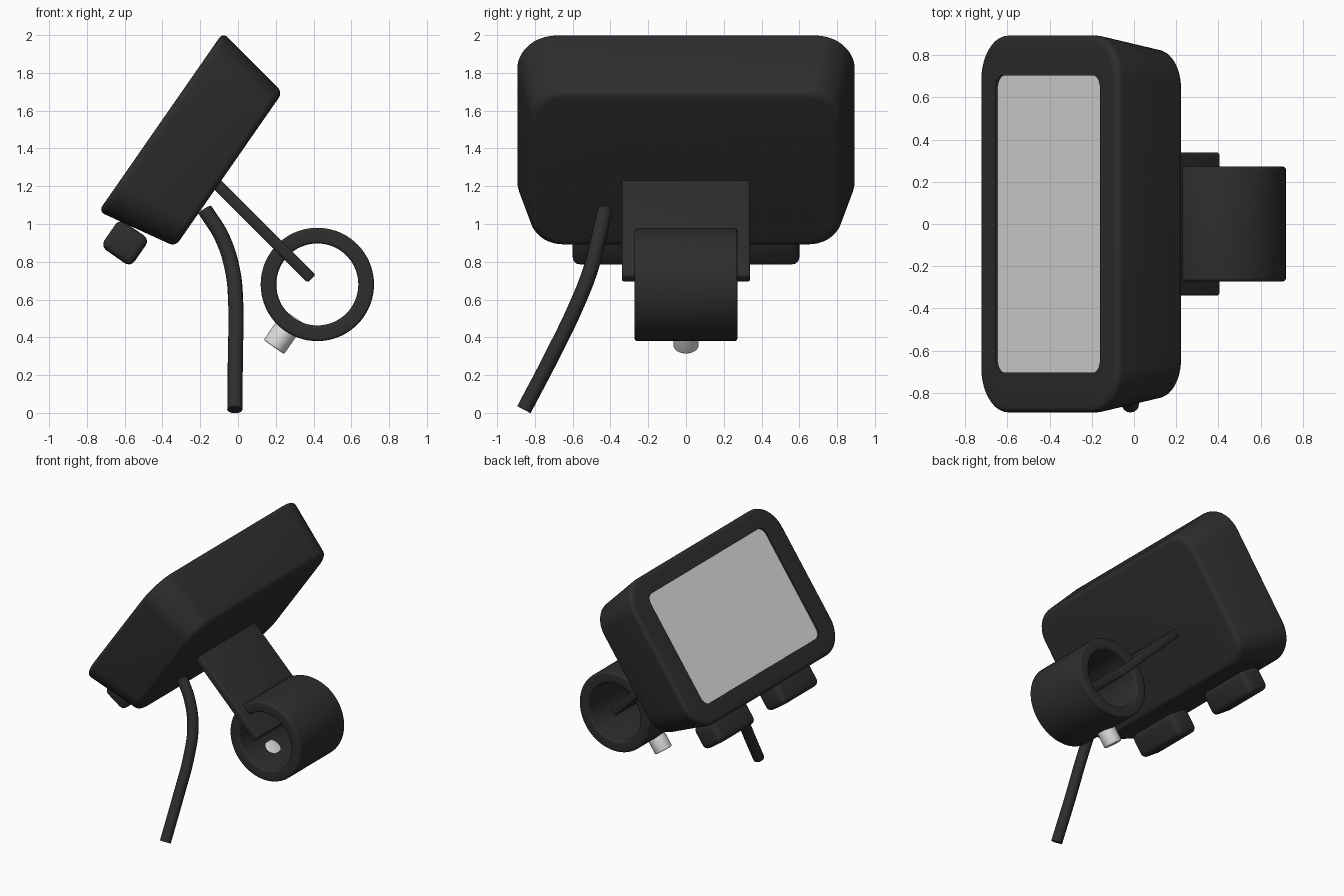
import bpy, bmesh, math
from mathutils import Vector, Matrix

if "Cube" in bpy.data.objects:
    bpy.data.objects.remove(bpy.data.objects["Cube"])

# Tilted frame of the display: U up the screen, Y across, N out of the screen
U, Y, N = Vector((0.571, 0, 0.821)), Vector((0, 1, 0)), Vector((-0.821, 0, 0.571))
TILT = Matrix((U, Y, N)).transposed().to_4x4()
CENTRE = Vector((-0.409, 0, 1.54))


def material(name, rgb):
    m = bpy.data.materials.new(name)
    m.diffuse_color = (*rgb, 1)
    m.use_nodes = True
    m.node_tree.nodes["Principled BSDF"].inputs["Base Color"].default_value = m.diffuse_color
    return m


BLACK = material("black plastic", (0.027, 0.027, 0.027))
GREY = material("light grey", (0.75, 0.75, 0.75))


def finish(ob, mat, bevel=0, segments=4):
    ob.data.materials.append(mat)
    bpy.ops.object.select_all(action='DESELECT')
    bpy.context.view_layer.objects.active = ob
    ob.select_set(True)
    if bevel:
        b = ob.modifiers.new("bevel", 'BEVEL')
        b.width, b.segments, b.limit_method = bevel, segments, 'ANGLE'
        b.angle_limit = math.radians(40)
    bpy.ops.object.convert(target='MESH')
    bpy.ops.object.shade_smooth_by_angle(angle=math.radians(38))


def loft(name, rings, mat, caps=(True, True), closed=False, bevel=0):
    bm = bmesh.new()
    vs = [[bm.verts.new(p) for p in r] for r in rings]
    n = len(vs[0])
    pairs = list(zip(vs, vs[1:])) + ([(vs[-1], vs[0])] if closed else [])
    for a, b in pairs:
        for i in range(n):
            j = (i + 1) % n
            bm.faces.new((a[i], a[j], b[j], b[i]))
    if caps[0]:
        bm.faces.new(vs[0])
    if caps[1]:
        bm.faces.new(vs[-1])
    bmesh.ops.recalc_face_normals(bm, faces=bm.faces)
    me = bpy.data.meshes.new(name)
    bm.to_mesh(me)
    bm.free()
    ob = bpy.data.objects.new(name, me)
    bpy.context.collection.objects.link(ob)
    finish(ob, mat, bevel)
    return ob


def round_rect(hu, hv, r, depth, seg=10):
    pts = []
    for k, (su, sv) in enumerate(((1, 1), (-1, 1), (-1, -1), (1, -1))):
        for i in range(seg + 1):
            a = math.pi / 2 * (k + i / seg)
            u = su * (hu - r) + r * math.cos(a)
            v = sv * (hv - r) + r * math.sin(a)
            pts.append(CENTRE + U * u + Y * v - N * depth)
    return pts


def box(name, centre, size, rot, mat, bevel):
    bpy.ops.mesh.primitive_cube_add(size=1)
    ob = bpy.context.object
    ob.name = name
    ob.data.transform(Matrix.Translation(centre) @ rot @ Matrix.Diagonal((*size, 1)))
    finish(ob, mat, bevel)


# Housing: tapered rounded block with filleted rims and a shallow screen recess
HU, HV, R, DEPTH, TAPER, F = 0.577, 0.899, 0.21, 0.44, 0.08, 0.035
rings = [round_rect(0.433, 0.705, 0.06, d) for d in (0.02, 0.0)]
for back in (False, True):
    for i in range(6):
        a = math.pi / 2 * i / 5
        if back:
            inset, d = F * (1 - math.cos(a)), DEPTH - F + F * math.sin(a)
        else:
            inset, d = F * (1 - math.sin(a)), F * (1 - math.cos(a))
        inset += TAPER * d / DEPTH
        rings.append(round_rect(HU - inset, HV - inset, R - inset * 0.5, d))
loft("housing", rings, BLACK, caps=(False, True))

# Screen at the bottom of the recess
loft("screen", [round_rect(0.433, 0.705, 0.06, d) for d in (0.012, 0.02)], GREY)

# Two buttons under the housing
for side, label in ((-1, "left"), (1, "right")):
    box(label + "_button", Vector((-0.598, side * 0.385, 0.90)),
        (0.178, 0.43, 0.195), TILT, BLACK, 0.038)

# Flat bracket plate from the housing to the clamp
a, b = Vector((-0.125, 0, 1.225)), Vector((0.39, 0, 0.71))
box("bracket_plate", (a + b) / 2, (0.68, 0.06, (b - a).length),
    (b - a).to_track_quat('Z', 'Y').to_matrix().to_4x4(), BLACK, 0.015)

# Clamp ring
HUB = Vector((0.42, 0, 0.68))
rings = []
for i in range(72):
    t = math.tau * i / 72
    d = Vector((math.cos(t), 0, math.sin(t)))
    rings.append([HUB + d * r + Y * y for r, y in
                  ((0.3, -0.272), (0.3, 0.272), (0.217, 0.272), (0.217, -0.272))])
loft("clamp_ring", rings, BLACK, caps=(False, False), closed=True, bevel=0.015)

# Clamp screw, running radially through the ring wall
bpy.ops.mesh.primitive_cylinder_add(vertices=32, radius=0.066, depth=0.193)
screw = bpy.context.object
screw.name = "clamp_screw"
screw.data.transform(Matrix.Translation(HUB - U * 0.3075)
                     @ U.to_track_quat('Z', 'Y').to_matrix().to_4x4())
finish(screw, GREY, 0.01, 3)

# Cable hanging from the back of the housing
path = [(-0.175, -0.43, 1.075), (-0.085, -0.462, 0.93), (-0.03, -0.505, 0.76),
        (-0.012, -0.575, 0.58), (-0.014, -0.71, 0.30), (-0.017, -0.858, 0.017)]
cu = bpy.data.curves.new("cable", 'CURVE')
cu.dimensions, cu.bevel_depth, cu.bevel_resolution = '3D', 0.04, 6
cu.use_fill_caps, cu.resolution_u = True, 8
sp = cu.splines.new('BEZIER')
sp.bezier_points.add(len(path) - 1)
for p, co in zip(sp.bezier_points, path):
    p.co = co
    p.handle_left_type = p.handle_right_type = 'AUTO'
cable = bpy.data.objects.new("cable", cu)
bpy.context.collection.objects.link(cable)
finish(cable, BLACK)
